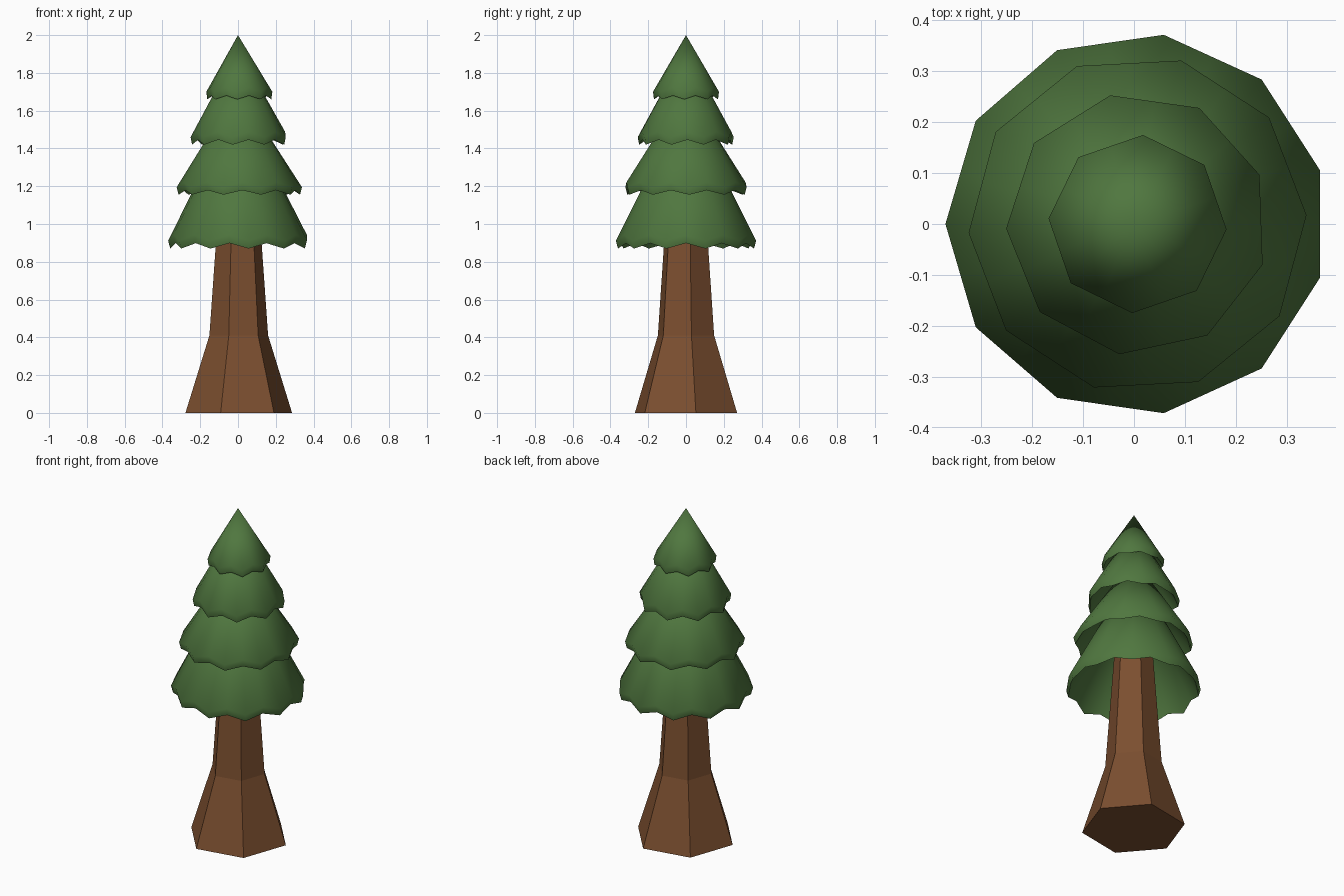
import bpy, bmesh, math

if "Cube" in bpy.data.objects:
    bpy.data.objects.remove(bpy.data.objects["Cube"])


def material(name, color):
    m = bpy.data.materials.new(name)
    m.diffuse_color = (*color, 1)
    m.use_nodes = True
    m.node_tree.nodes["Principled BSDF"].inputs["Base Color"].default_value = m.diffuse_color
    return m


GREEN = material("needle_green", (0.08, 0.185, 0.05))
BROWN = material("bark_brown", (0.2, 0.078, 0.029))


def finish(bm, name, mat):
    bmesh.ops.recalc_face_normals(bm, faces=bm.faces)
    mesh = bpy.data.meshes.new(name)
    bm.to_mesh(mesh)
    bm.free()
    mesh.materials.append(mat)
    obj = bpy.data.objects.new(name, mesh)
    bpy.context.collection.objects.link(obj)
    return obj


def bridge(bm, a, b):
    n = len(a)
    for i in range(n):
        j = (i + 1) % n
        bm.faces.new((a[i], a[j], b[j], b[i]))


def fan(bm, ring, tip):
    for i in range(len(ring)):
        bm.faces.new((ring[i], ring[(i + 1) % len(ring)], tip))


# Six-sided trunk that flares towards the ground
def trunk():
    bm = bmesh.new()
    rings = []
    for r, z in ((0.287, 0), (0.158, 0.41), (0.123, 0.9), (0.103, 1.18)):
        ring = []
        for k in range(6):
            a = math.radians(10.5 + 60 * k)
            ring.append(bm.verts.new((0.004 + r * math.cos(a), r * math.sin(a), z)))
        rings.append(ring)
    for a, b in zip(rings, rings[1:]):
        bridge(bm, a, b)
    bm.faces.new(rings[0])
    bm.faces.new(rings[-1])
    finish(bm, "trunk", BROWN)


# Hollow cone with a scalloped rim: corners hang low, edge middles sit higher
def tier(name, sides, start, cx, r, z_rim, z_low, apex):
    bm = bmesh.new()
    inner_apex = apex - 0.08

    def rim(radius, z, top):
        ring = []
        for k in range(2 * sides):
            a = math.radians(start) + math.pi * k / sides
            f = math.cos(math.pi / sides) if k % 2 else 1
            ring.append(bm.verts.new((cx + radius * f * math.cos(a),
                                      radius * f * math.sin(a),
                                      z + (1 - f) * (top - z))))
        return ring

    outer = rim(r, z_rim, apex)
    lower = rim(r * 0.97, z_low, inner_apex)
    fan(bm, outer, bm.verts.new((0, 0, apex)))
    bridge(bm, outer, lower)
    fan(bm, lower, bm.verts.new((0, 0, inner_apex)))
    obj = finish(bm, name, GREEN)
    bpy.ops.object.select_all(action='DESELECT')
    obj.select_set(True)
    bpy.context.view_layer.objects.active = obj
    bpy.ops.object.shade_smooth_by_angle(angle=math.radians(60))


trunk()
# Foliage from bottom to top
tier("foliage_bottom", 11, 180, 0.005, 0.375, 0.912, 0.87, 1.655)
tier("foliage_lower_middle", 10, 3, 0.007, 0.332, 1.195, 1.155, 1.72)
tier("foliage_upper_middle", 9, 182, 0.007, 0.258, 1.46, 1.42, 1.93)
tier("foliage_top", 8, -3.5, 0.007, 0.175, 1.70, 1.66, 2.0)
